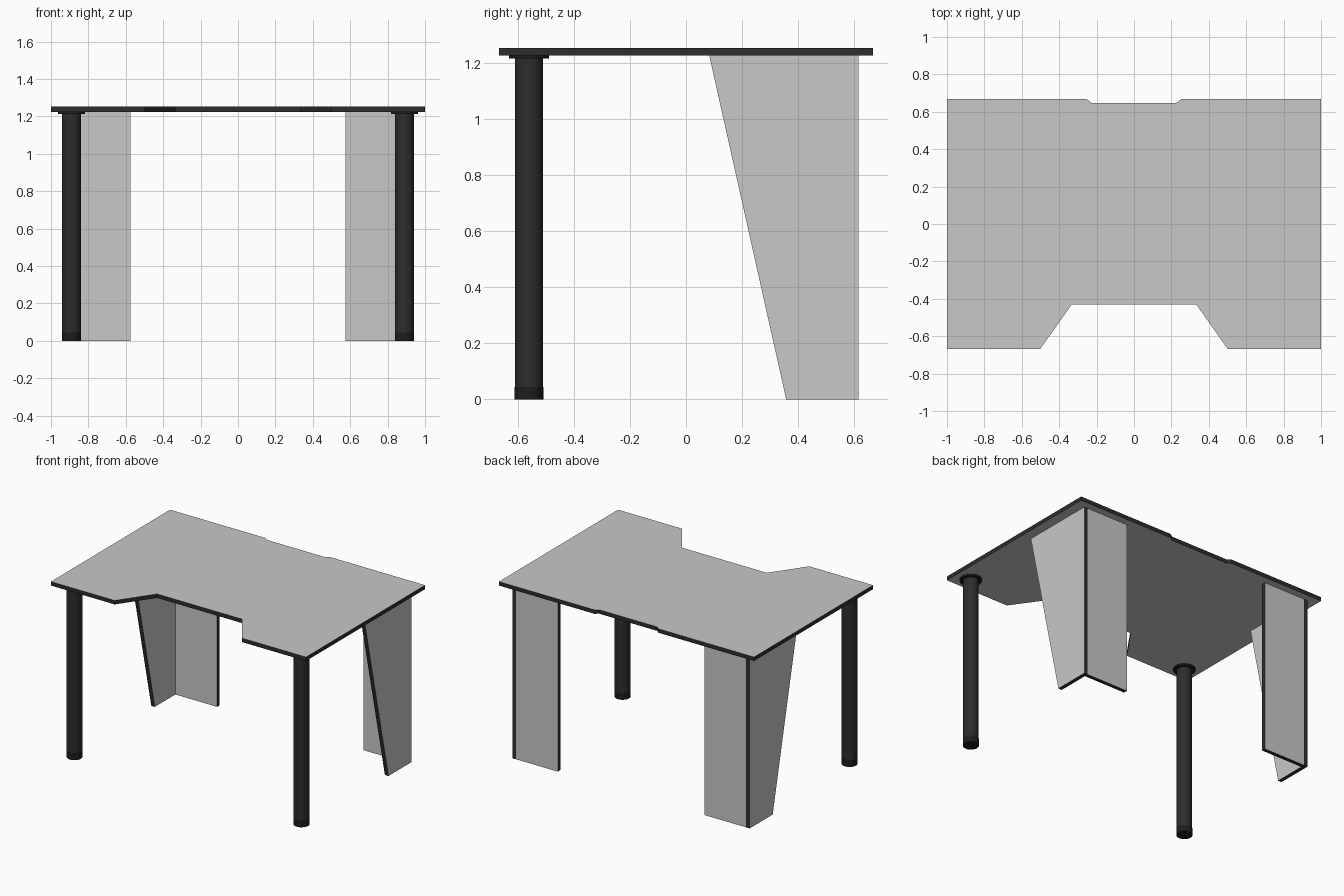
import bpy, bmesh
from mathutils import Vector

old = bpy.data.objects.get("Cube")
if old:
    bpy.data.objects.remove(old, do_unlink=True)


def material(name, value):
    m = bpy.data.materials.new(name)
    m.use_nodes = True
    colour = (value, value, value, 1)
    m.diffuse_color = colour
    m.node_tree.nodes["Principled BSDF"].inputs["Base Color"].default_value = colour
    return m


BOARD = material("light grey board", 0.58)
EDGE = material("black edge band", 0.026)
LEG = material("black leg", 0.026)
CAP = material("deep black plastic", 0.012)


def slab(name, outline, depth):
    """Extrude an outline; broad faces are board, rim faces are edge band."""
    bm = bmesh.new()
    depth = Vector(depth)
    face = bm.faces.new([bm.verts.new(p) for p in outline])
    grown = bmesh.ops.extrude_face_region(bm, geom=[face], use_keep_orig=True)
    moved = [v for v in grown["geom"] if isinstance(v, bmesh.types.BMVert)]
    bmesh.ops.translate(bm, vec=depth, verts=moved)
    bmesh.ops.recalc_face_normals(bm, faces=bm.faces)
    axis = depth.normalized()
    for f in bm.faces:
        f.material_index = 0 if abs(f.normal.dot(axis)) > 0.9 else 1
    mesh = bpy.data.meshes.new(name)
    bm.to_mesh(mesh)
    bm.free()
    mesh.materials.append(BOARD)
    mesh.materials.append(EDGE)
    obj = bpy.data.objects.new(name, mesh)
    bpy.context.collection.objects.link(obj)
    return obj


def cylinder(name, x, y, radius, z0, z1, mat):
    bpy.ops.mesh.primitive_cylinder_add(
        vertices=48, radius=radius, depth=z1 - z0, location=(x, y, (z0 + z1) / 2))
    obj = bpy.context.object
    obj.name = name
    obj.data.materials.append(mat)
    bpy.ops.object.shade_smooth_by_angle()


# Desktop with a front cut-out and a shallow cable notch at the back
UNDER, TOP = 1.225, 1.253
half = [(0.333, -0.43), (0.5, -0.667), (1, -0.667), (1, 0.667),
        (0.252, 0.667), (0.227, 0.648)]
outline = half + [(-x, y) for x, y in reversed(half)]
slab("desktop", [(x, y, UNDER) for x, y in outline], (0, 0, TOP - UNDER))

THICK, OUTER, BACK = 0.028, 0.93, 0.615
for side, s in (("left", 1), ("right", -1)):
    # Tapered side panel
    profile = [(0.083, UNDER), (0.357, 0), (BACK, 0), (BACK, UNDER)]
    slab(side + "_side_panel", [(s * OUTER, y, z) for y, z in profile],
         (-s * THICK, 0, 0))

    # Straight back panel butting against the side panel
    inner = OUTER - THICK
    rect = [(0.575, 0), (inner, 0), (inner, UNDER), (0.575, UNDER)]
    slab(side + "_back_panel", [(s * x, BACK, z) for x, z in rect], (0, -THICK, 0))

    # Round front leg with foot and mounting flange
    x, y = s * 0.89, -0.56
    cylinder(side + "_front_leg", x, y, 0.05, 0.045, 1.214, LEG)
    cylinder(side + "_leg_foot", x, y, 0.0515, 0, 0.045, CAP)
    cylinder(side + "_leg_flange", x, y, 0.0715, 1.214, UNDER, CAP)
